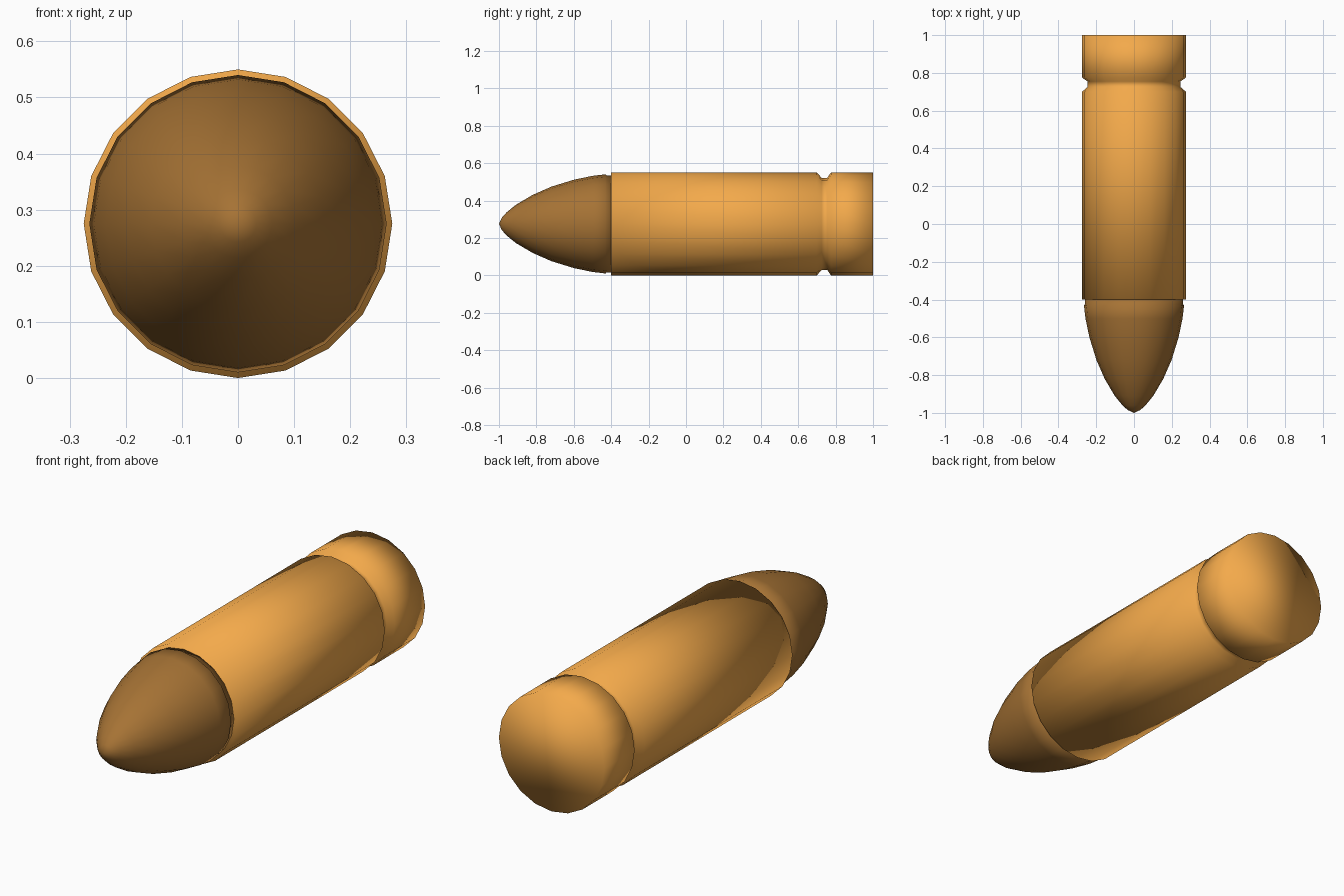
import bpy, bmesh, math

if "Cube" in bpy.data.objects:
    bpy.data.objects.remove(bpy.data.objects["Cube"])

SIDES = 20
CENTRE_Z = 0.275


def material(name, colour):
    m = bpy.data.materials.new(name)
    m.diffuse_color = colour
    m.use_nodes = True
    m.node_tree.nodes["Principled BSDF"].inputs["Base Color"].default_value = m.diffuse_color
    return m


def lathe(name, profile, mat):
    """Revolve (y, radius) points about the long axis; radius 0 makes a tip."""
    bm = bmesh.new()
    rings = []
    for y, r in profile:
        if r == 0:
            rings.append([bm.verts.new((0, y, CENTRE_Z))] * SIDES)
        else:
            rings.append([bm.verts.new((r * math.sin(a), y, CENTRE_Z + r * math.cos(a)))
                          for a in (2 * math.pi * i / SIDES for i in range(SIDES))])
    for a, b in zip(rings, rings[1:]):
        for i in range(SIDES):
            j = (i + 1) % SIDES
            bm.faces.new(list(dict.fromkeys((a[i], a[j], b[j], b[i]))))
    # close open ends with a single flat face
    for ring in (rings[0], rings[-1]):
        if ring[0] is not ring[1]:
            bm.faces.new(ring)
    bmesh.ops.recalc_face_normals(bm, faces=bm.faces)
    for f in bm.faces:
        f.smooth = True
    me = bpy.data.meshes.new(name)
    bm.to_mesh(me)
    bm.free()
    me.materials.append(mat)
    ob = bpy.data.objects.new(name, me)
    bpy.context.collection.objects.link(ob)
    return ob


brass = material("brass", (0.90, 0.40, 0.07, 1))
copper = material("dark_copper", (0.38, 0.17, 0.035, 1))

# Cylindrical body with a groove near the flat rear end
lathe("casing", [(-0.40, 0.275), (0.70, 0.275), (0.725, 0.246), (0.755, 0.246),
                 (0.775, 0.275), (1.0, 0.275)], brass)

# Rounded pointed nose with a small step where it meets the body
lathe("nose", [(-1.0, 0), (-0.985, 0.033), (-0.96, 0.061), (-0.91, 0.102),
               (-0.82, 0.155), (-0.72, 0.199), (-0.60, 0.236), (-0.50, 0.257),
               (-0.43, 0.265), (-0.425, 0.259), (-0.40, 0.259)], copper)
